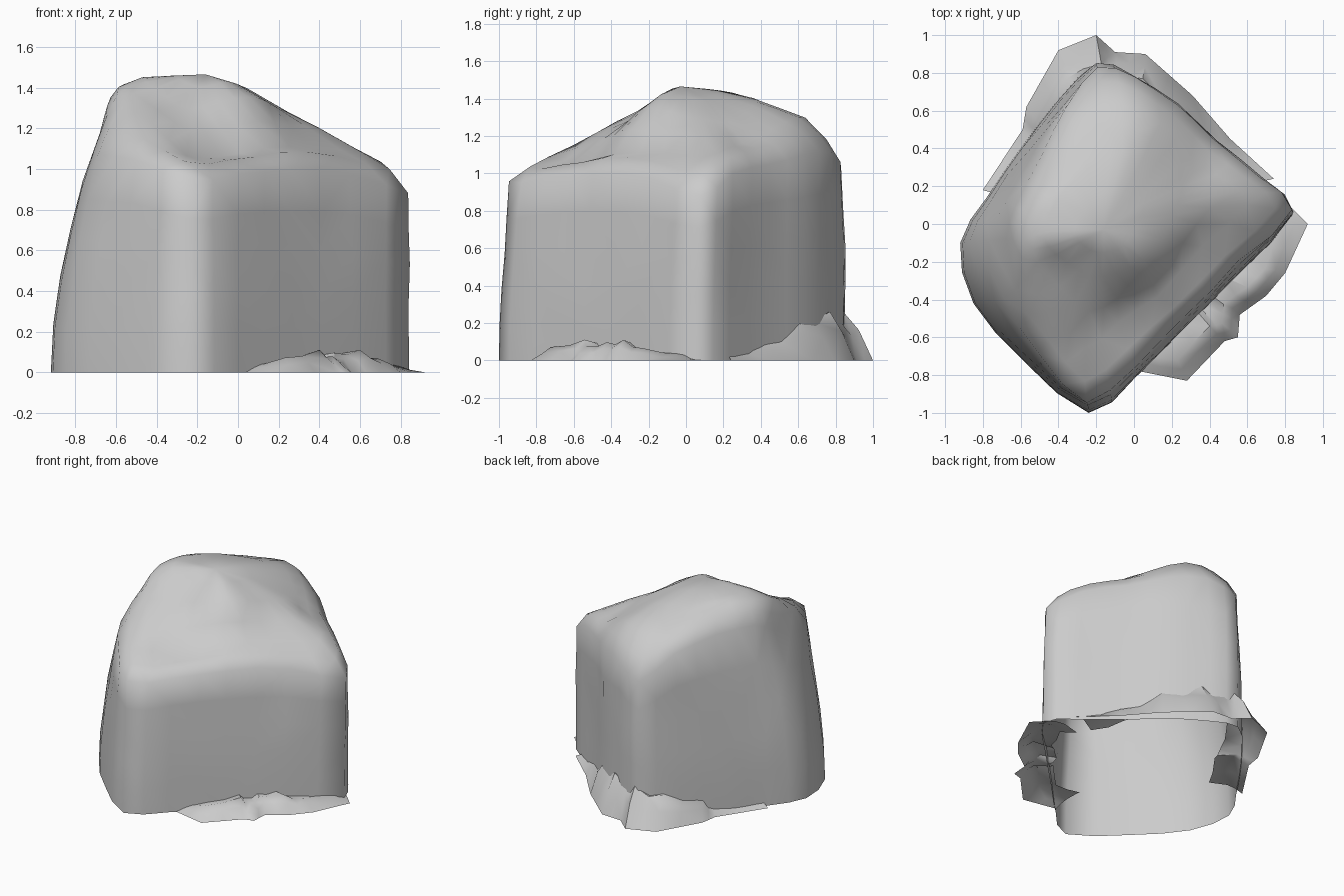
import bpy
import bmesh
import math
from mathutils import Vector, noise

default_cube = bpy.data.objects.get("Cube")
if default_cube:
    bpy.data.objects.remove(default_cube, do_unlink=True)

# Single stone colour
stone = bpy.data.materials.new("stone_grey")
stone.use_nodes = True
stone_colour = (0.6, 0.6, 0.6, 1)
stone.diffuse_color = stone_colour
stone.node_tree.nodes["Principled BSDF"].inputs["Base Color"].default_value = stone_colour

# Boulder footprint, counter-clockwise from the front corner
footprint = [
    (-.24, -1), (0, -.82), (.27, -.55), (.56, -.26),
    (.84, .05), (.7, .23), (.44, .44), (.24, .63),
    (-.01, .79), (-.2, .85), (-.4, .66), (-.6, .4),
    (-.78, .14), (-.92, -.1), (-.85, -.42), (-.58, -.73)]

# Rim where the walls turn into the top
shoulder = [
    (-.25, -.94, .95), (0, -.75, .97), (.26, -.5, 1), (.56, -.2, .98),
    (.84, .08, .88), (.67, .25, 1), (.42, .45, 1.05), (.23, .63, 1.1),
    (0, .78, 1.12), (-.19, .84, 1.03), (-.35, .62, 1.2), (-.5, .36, 1.27),
    (-.62, .1, 1.28), (-.68, -.08, 1.18), (-.68, -.4, 1.07), (-.5, -.69, 1.05)]

# Broken upper ledge
ledge = [
    (-.25, -.66, 1.07), (-.08, -.52, 1.06), (.12, -.38, 1.11), (.36, -.12, 1.1),
    (.6, .1, 1.09), (.49, .22, 1.14), (.37, .3, 1.16), (.23, .45, 1.24),
    (.04, .59, 1.3), (-.16, .64, 1.29), (-.3, .42, 1.37), (-.42, .22, 1.4),
    (-.52, .08, 1.42), (-.58, -.08, 1.4), (-.56, -.28, 1.33), (-.42, -.46, 1.22)]

# Edge of the high plateau, with a ridge running to the front
crown = [
    (-.23, -.27, 1.29), (.05, -.2, 1.36), (.2, .05, 1.3), (.24, .24, 1.27),
    (-.01, .38, 1.38), (-.25, .3, 1.42), (-.45, .05, 1.445), (-.45, -.12, 1.43)]
summit = Vector((-.16, -.03, 1.465))


def smooth_loop(points, steps):
    """Resample a closed loop with a Catmull-Rom curve."""
    points = [Vector(p) for p in points]
    count = len(points)
    result = []
    for i in range(count):
        before, start, end, after = (points[(i + k) % count] for k in (-1, 0, 1, 2))
        for step in range(steps):
            t = step / steps
            bend = (end - before) * t
            bend += (before * 2 - start * 5 + end * 4 - after) * t ** 2
            bend += (start * 3 - before - end * 3 + after) * t ** 3
            result.append(start + bend / 2)
    return result


def roughen(point, amount, scale):
    """Push a point around with repeatable noise."""
    return point + noise.noise_vector(point * scale) * amount


def bridge(bm, lower, upper, closed):
    """Join two rows of vertices with quads."""
    count = len(lower)
    for i in range(count if closed else count - 1):
        j = (i + 1) % count
        bm.faces.new((lower[i], lower[j], upper[j], upper[i]))


def finish(bm, name, angle):
    """Turn the mesh into a shaded stone object."""
    bmesh.ops.triangulate(bm, faces=[f for f in bm.faces if len(f.verts) == 4])
    mesh = bpy.data.meshes.new(name)
    bm.to_mesh(mesh)
    bm.free()
    mesh.materials.append(stone)
    obj = bpy.data.objects.new(name, mesh)
    bpy.context.collection.objects.link(obj)
    bpy.ops.object.select_all(action="DESELECT")
    obj.select_set(True)
    bpy.context.view_layer.objects.active = obj
    bpy.ops.object.shade_smooth_by_angle(angle=math.radians(angle))


def build_boulder():
    """Loft the walls and top; the underside stays open."""
    base = smooth_loop([(x, y, 0) for x, y in footprint], 2)
    rim = smooth_loop(shoulder, 2)
    step = smooth_loop(ledge, 2)
    high_edge = smooth_loop(crown, 4)
    rows = []
    # Walls lean in more strongly towards the rim
    for level in range(6):
        t = level / 5
        row = []
        for low, high in zip(base, rim):
            point = low.lerp(high, t ** 1.8)
            point.z = high.z * t
            row.append(roughen(point, .018 * t, 3.5))
        rows.append(row)
    # Rounded edge above the rim
    rounded = []
    for low, high in zip(rim, step):
        point = low.lerp(high, .4)
        point.z += .035
        rounded.append(roughen(point, .018, 3.5))
    rows.append(rounded)
    # Slopes up to the plateau
    for t in (0, .5, 1):
        rows.append([roughen(a.lerp(b, t), .018, 4) for a, b in zip(step, high_edge)])
    # Gentle dome closing on the summit
    dome = []
    for edge in high_edge:
        point = summit.lerp(edge, .5)
        point.z = summit.z - (summit.z - edge.z) * .35
        dome.append(point)
    rows.append(dome)

    bm = bmesh.new()
    rings = [[bm.verts.new(p) for p in row] for row in rows]
    for lower, upper in zip(rings, rings[1:]):
        bridge(bm, lower, upper, True)
    tip = bm.verts.new(summit)
    last = rings[-1]
    for i, vert in enumerate(last):
        bm.faces.new((vert, last[(i + 1) % len(last)], tip))
    finish(bm, "boulder", 75)


def build_rubble(name, outline):
    """A jagged apron: outer edge on the ground, a crest, and a buried back."""
    heart = Vector((-.05, -.05, 0))
    dense = []
    for (x, y, h), (x2, y2, h2) in zip(outline, outline[1:]):
        dense.append((Vector((x, y, 0)), h))
        dense.append((Vector((x + x2, y + y2, 0)) / 2, (h + h2) * .4))
    x, y, h = outline[-1]
    dense.append((Vector((x, y, 0)), h))
    bm = bmesh.new()
    rows = []
    for inward, rise in ((0, 0), (.07, .6), (.14, 1), (.3, .8)):
        row = []
        for ground, height in dense:
            point = ground.lerp(heart, inward)
            point.z = height * rise
            if inward:
                point = roughen(point, .02, 6)
                point.z = max(point.z, .005)
            row.append(bm.verts.new(point))
        rows.append(row)
    for lower, upper in zip(rows, rows[1:]):
        bridge(bm, lower, upper, False)
    finish(bm, name, 50)


build_boulder()

# Low broken stones along the front left foot
build_rubble("front_rubble", [
    (.03, -.78, .03), (.28, -.83, .07), (.48, -.62, .11), (.55, -.6, .08),
    (.56, -.48, .1), (.7, -.38, .11), (.8, -.26, .06), (.92, 0, .04), (.8, .12, .02)])

# Taller broken stones around the back corner
build_rubble("back_rubble", [
    (.74, .24, .04), (.51, .45, .12), (.31, .68, .24), (.06, .9, .26), (-.1, .91, .3),
    (-.2, 1, .26), (-.4, .92, .2), (-.57, .62, .12), (-.59, .5, .08), (-.8, .18, .04)])
